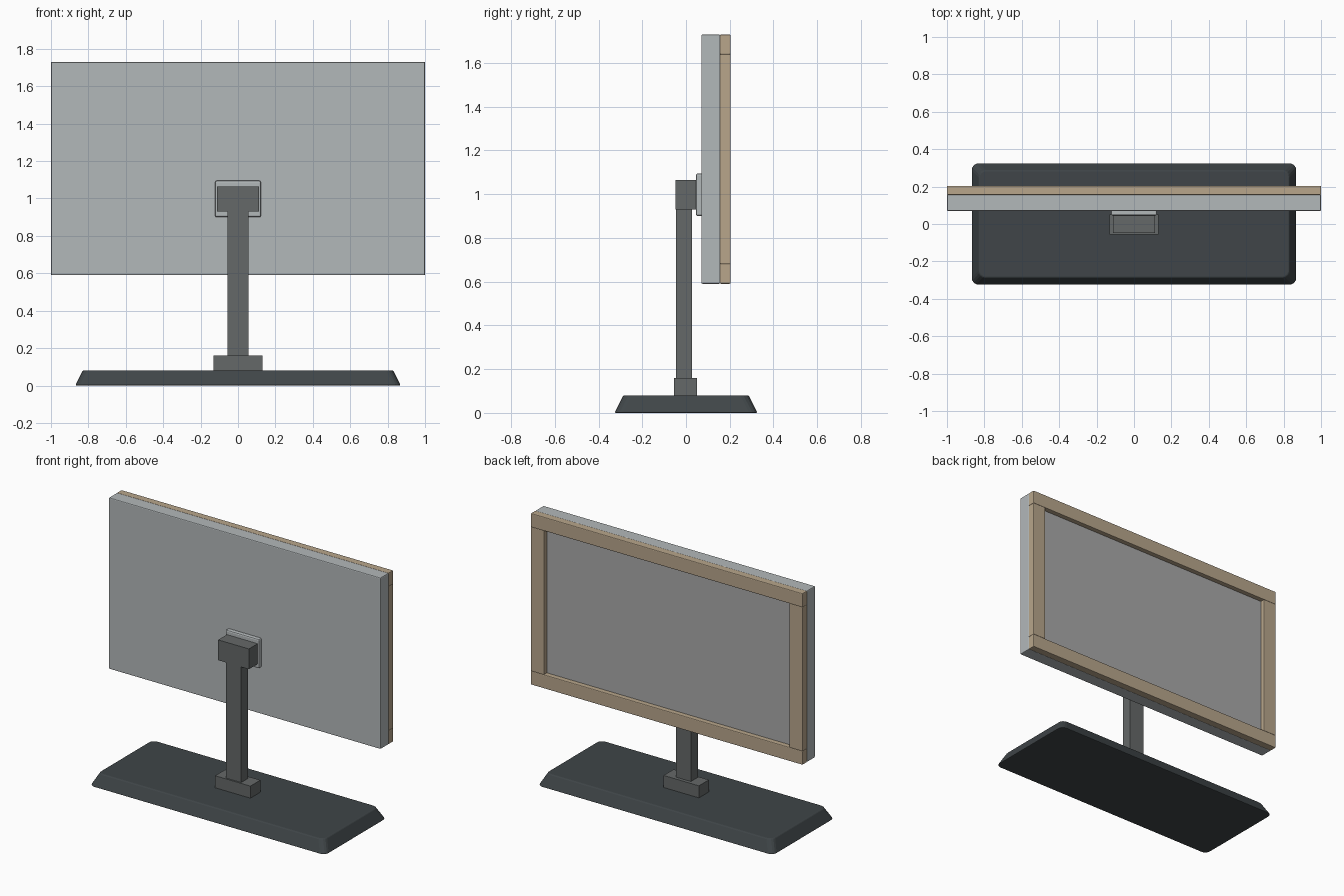
import bpy, bmesh

if "Cube" in bpy.data.objects:
    bpy.data.objects.remove(bpy.data.objects["Cube"])


def material(name, colour):
    m = bpy.data.materials.new(name)
    m.diffuse_color = (*colour, 1)
    m.use_nodes = True
    m.node_tree.nodes["Principled BSDF"].inputs["Base Color"].default_value = m.diffuse_color
    return m


panel_mat = material("panel_grey", (0.45, 0.48, 0.49))
tan = material("frame_tan", (0.48, 0.38, 0.26))
dark = material("base_dark", (0.05, 0.06, 0.065))
stand_mat = material("stand_grey", (0.13, 0.14, 0.14))
screen_mat = material("screen_grey", (0.4, 0.4, 0.4))


def box(name, x, y, z, mat, bevel=0.0, segments=2):
    """Box from (min, max) ranges, with optional edge bevel."""
    bm = bmesh.new()
    bmesh.ops.create_cube(bm, size=1)
    for v in bm.verts:
        for i, (lo, hi) in enumerate((x, y, z)):
            v.co[i] = hi if v.co[i] > 0 else lo
    if bevel:
        bmesh.ops.bevel(bm, geom=bm.edges[:], offset=bevel, segments=segments,
                        profile=0.5, affect='EDGES')
    return finish(name, bm, mat)


def finish(name, bm, mat):
    me = bpy.data.meshes.new(name)
    bm.to_mesh(me)
    bm.free()
    me.materials.append(mat)
    ob = bpy.data.objects.new(name, me)
    bpy.context.collection.objects.link(ob)
    return ob


# Base: sloped slab with rounded corners
bm = bmesh.new()
bmesh.ops.create_cube(bm, size=1)
for v in bm.verts:
    top = v.co.z > 0
    v.co.x = (0.83 if top else 0.87) * (1 if v.co.x > 0 else -1)
    v.co.y = (0.287 if top else 0.327) * (1 if v.co.y > 0 else -1)
    v.co.z = 0.08 if top else 0
corners = [e for e in bm.edges if abs(e.verts[0].co.z - e.verts[1].co.z) > 0.05]
bmesh.ops.bevel(bm, geom=corners, offset=0.035, segments=4, profile=0.5,
                affect='EDGES')
rims = [e for e in bm.edges if len(e.link_faces) == 2
        and abs(e.verts[0].co.z - e.verts[1].co.z) < 0.001]
bmesh.ops.bevel(bm, geom=rims, offset=0.006, segments=2, profile=0.5,
                affect='EDGES')
finish("base", bm, dark)

# Stand: foot block, post, head
box("stand_foot", (-0.13, 0.13), (-0.055, 0.05), (0.075, 0.16), stand_mat)
box("stand_post", (-0.055, 0.055), (-0.045, 0.027), (0.155, 0.935), stand_mat)
box("stand_head", (-0.113, 0.113), (-0.047, 0.047), (0.93, 1.065), stand_mat)

# Mount plate and panel housing
box("mount_plate", (-0.123, 0.123), (0.045, 0.08), (0.9, 1.095), panel_mat, 0.009)
box("panel_housing", (-1, 1), (0.07, 0.157), (0.59, 1.73), panel_mat, 0.006)

# Screen set back inside the frame
box("screen", (-0.91, 0.91), (0.15, 0.172), (0.67, 1.65), screen_mat)

# Frame rails and side stiles
for name, z in (("frame_bottom", (0.59, 0.682)), ("frame_top", (1.638, 1.73))):
    box(name, (-1, 1), (0.155, 0.204), z, tan, 0.005)
for name, x in (("frame_left", (-1, -0.903)), ("frame_right", (0.903, 1))):
    box(name, x, (0.155, 0.204), (0.68, 1.64), tan, 0.005)
